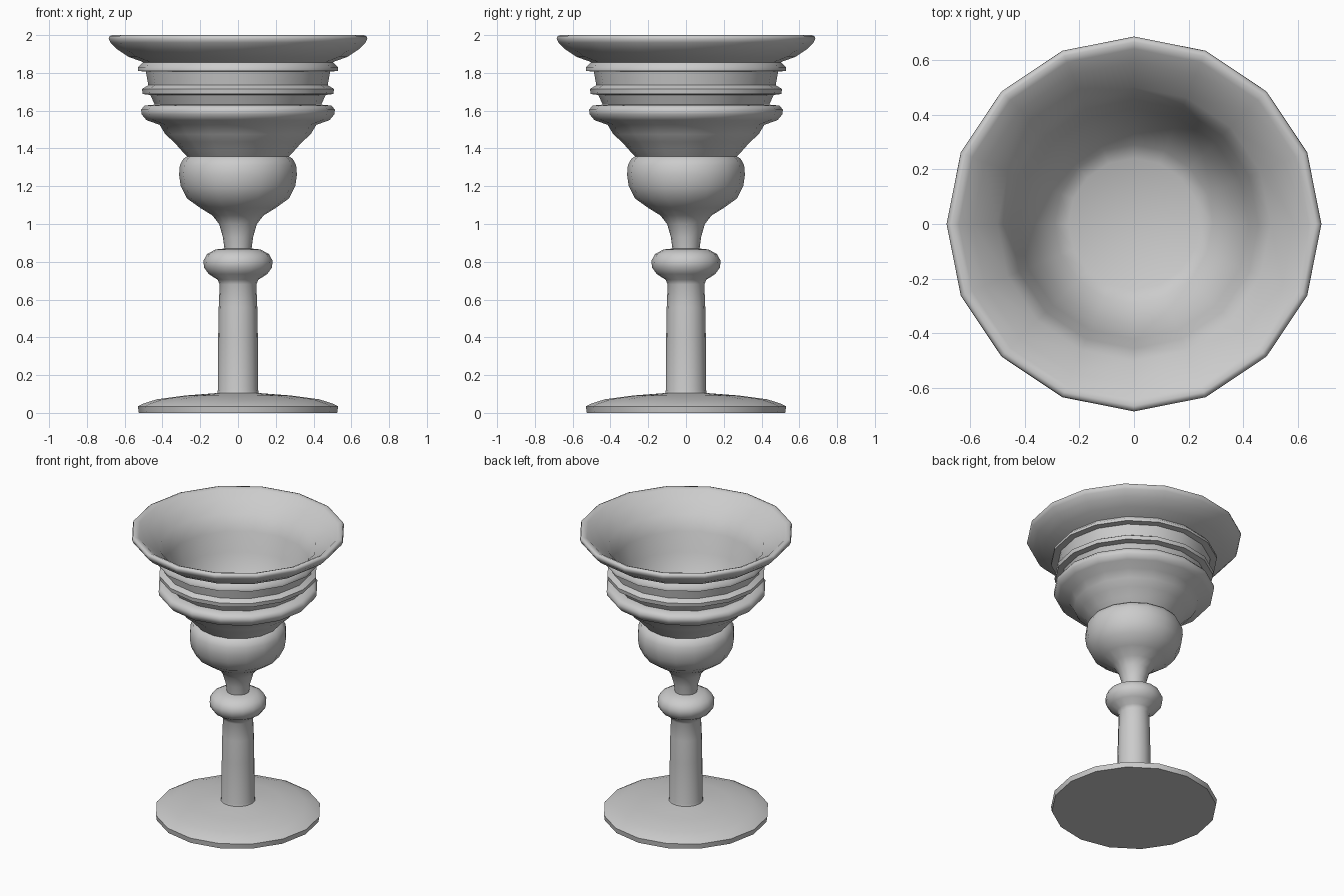
import bpy, bmesh, math

SIDES = 16


def lathe(name, profile, angle=55):
    """Revolve (radius, z) points around z; radius 0 makes a pole."""
    bm = bmesh.new()
    rings = []
    for r, z in profile:
        if r == 0:
            rings.append([bm.verts.new((0, 0, z))] * SIDES)
        else:
            rings.append([bm.verts.new((r * math.cos(2 * math.pi * i / SIDES),
                                        r * math.sin(2 * math.pi * i / SIDES), z))
                          for i in range(SIDES)])
    for a, b in zip(rings, rings[1:]):
        for i in range(SIDES):
            j = (i + 1) % SIDES
            bm.faces.new(list(dict.fromkeys((a[i], a[j], b[j], b[i]))))
    bmesh.ops.recalc_face_normals(bm, faces=bm.faces)
    mesh = bpy.data.meshes.new(name)
    bm.to_mesh(mesh)
    bm.free()
    ob = bpy.data.objects.new(name, mesh)
    bpy.context.collection.objects.link(ob)
    bpy.ops.object.select_all(action='DESELECT')
    ob.select_set(True)
    bpy.context.view_layer.objects.active = ob
    bpy.ops.object.shade_smooth_by_angle(angle=math.radians(angle))
    return ob


# Foot and stem
foot = [(0, 0), (0.525, 0), (0.53, 0.035), (0.505, 0.048), (0.43, 0.072), (0.28, 0.092), (0.11, 0.105)]
stem = [(0.107, 0.12), (0.105, 0.4), (0.102, 0.56), (0.097, 0.68)]
# Knob, then the narrow neck swelling into a bulb
knob = [(0.108, 0.705), (0.155, 0.735), (0.18, 0.77), (0.183, 0.805), (0.165, 0.84), (0.12, 0.865), (0.072, 0.87)]
bulb = [(0.08, 0.93), (0.1, 1.0), (0.135, 1.045), (0.2, 1.085), (0.27, 1.135),
        (0.303, 1.2), (0.312, 1.26), (0.308, 1.31), (0.29, 1.345), (0.27, 1.358)]
# Ribbed outside of the cup
ribs = [(0.3, 1.39), (0.34, 1.435), (0.385, 1.475), (0.415, 1.525), (0.485, 1.55), (0.51, 1.58), (0.513, 1.605),
        (0.495, 1.627), (0.44, 1.632), (0.465, 1.683), (0.505, 1.688), (0.508, 1.715),
        (0.475, 1.735), (0.488, 1.807), (0.53, 1.81), (0.53, 1.828), (0.502, 1.856)]
# Flared lip and hollow inside
lip = [(0.51, 1.86), (0.58, 1.885), (0.64, 1.925), (0.675, 1.96), (0.685, 1.98),
       (0.68, 1.995), (0.665, 2.0), (0.64, 1.99)]
inside = [(0.59, 1.945), (0.5, 1.88), (0.455, 1.78), (0.42, 1.65), (0.37, 1.53),
          (0.29, 1.42), (0.24, 1.395), (0, 1.38)]

lathe("goblet", foot + stem + knob + bulb + ribs + lip + inside)
